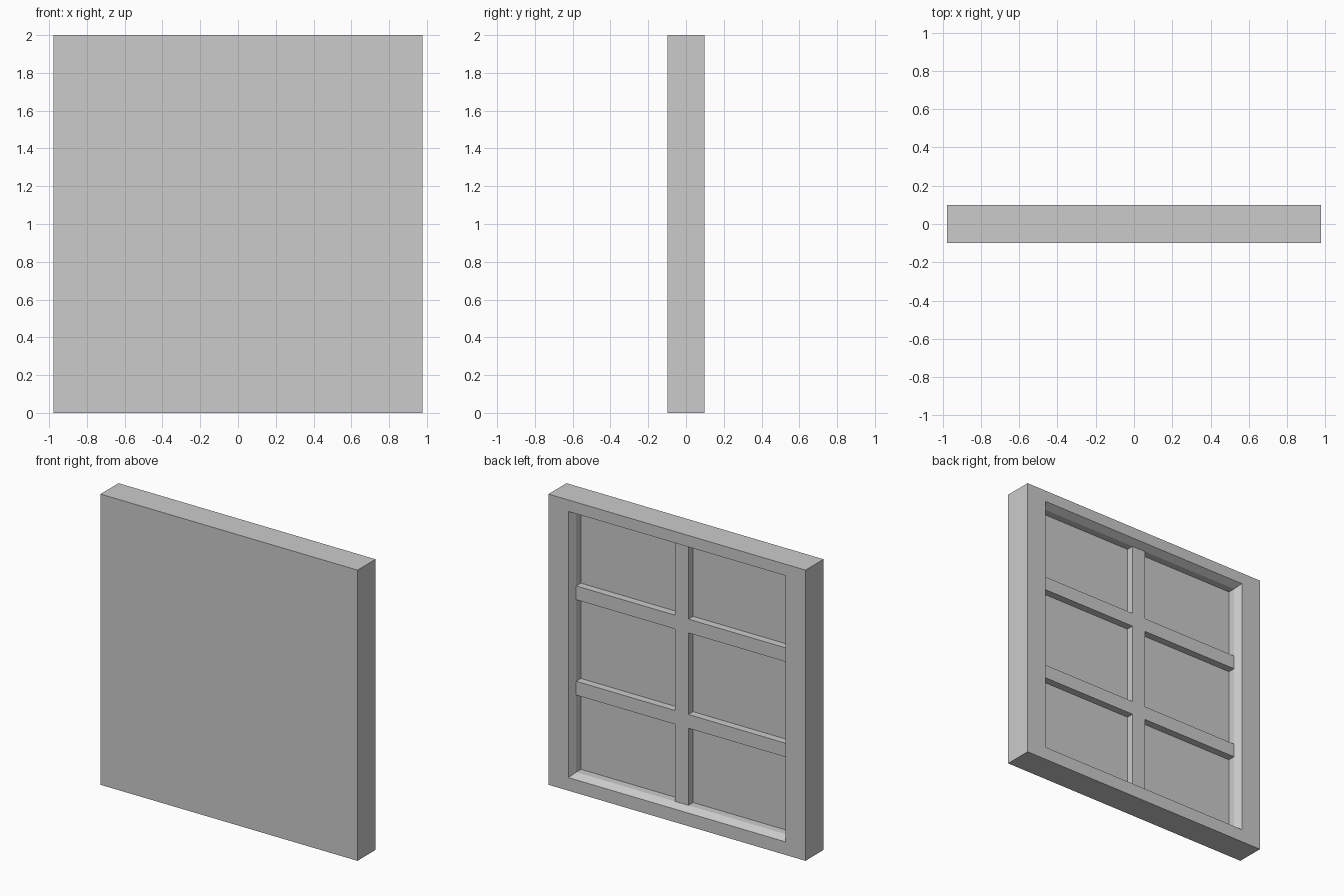
import bpy, bmesh

if "Cube" in bpy.data.objects:
    bpy.data.objects.remove(bpy.data.objects["Cube"])

HX, HY, H = 0.978, 0.098, 2.0      # half width, half depth, height
BAR_Y, PANEL_Y = 0.048, -0.003     # bar face and recessed panel


def rect(bm, x, z0, z1, y):
    return [bm.verts.new(p) for p in
            ((-x, y, z0), (x, y, z0), (x, y, z1), (-x, y, z1))]


def finish(bm, name):
    bmesh.ops.recalc_face_normals(bm, faces=bm.faces)
    mesh = bpy.data.meshes.new(name)
    bm.to_mesh(mesh)
    bm.free()
    obj = bpy.data.objects.new(name, mesh)
    bpy.context.collection.objects.link(obj)
    return obj


def bar(name, x0, x1, z0, z1):
    bm = bmesh.new()
    bmesh.ops.create_cube(bm, size=1)
    y0, y1 = PANEL_Y - 0.01, BAR_Y
    for v in bm.verts:
        v.co = ((x0 + x1) / 2 + v.co.x * (x1 - x0),
                (y0 + y1) / 2 + v.co.y * (y1 - y0),
                (z0 + z1) / 2 + v.co.z * (z1 - z0))
    return finish(bm, name)


# Frame and flat front: rings bridged from front, round the back, into the recess
bm = bmesh.new()
rings = [rect(bm, HX, 0, H, -HY),
         rect(bm, HX, 0, H, HY),
         rect(bm, 0.826, 0.09, 1.921, HY),
         rect(bm, 0.802, 0.115, 1.895, BAR_Y),
         rect(bm, 0.802, 0.115, 1.895, PANEL_Y)]
for a, b in zip(rings, rings[1:]):
    for i in range(4):
        j = (i + 1) % 4
        bm.faces.new((a[i], a[j], b[j], b[i]))
bm.faces.new(rings[0])
bm.faces.new(rings[-1])
finish(bm, "window_frame")

# Glazing bars on the back: one upright, two crossbars split around it
W = 0.052
bar("upright_bar", -W, W, 0.115, 1.895)
for level, z in (("lower", 0.645), ("upper", 1.301)):
    bar(level + "_crossbar_left", -0.802, -W, z, z + 0.095)
    bar(level + "_crossbar_right", W, 0.802, z, z + 0.095)
